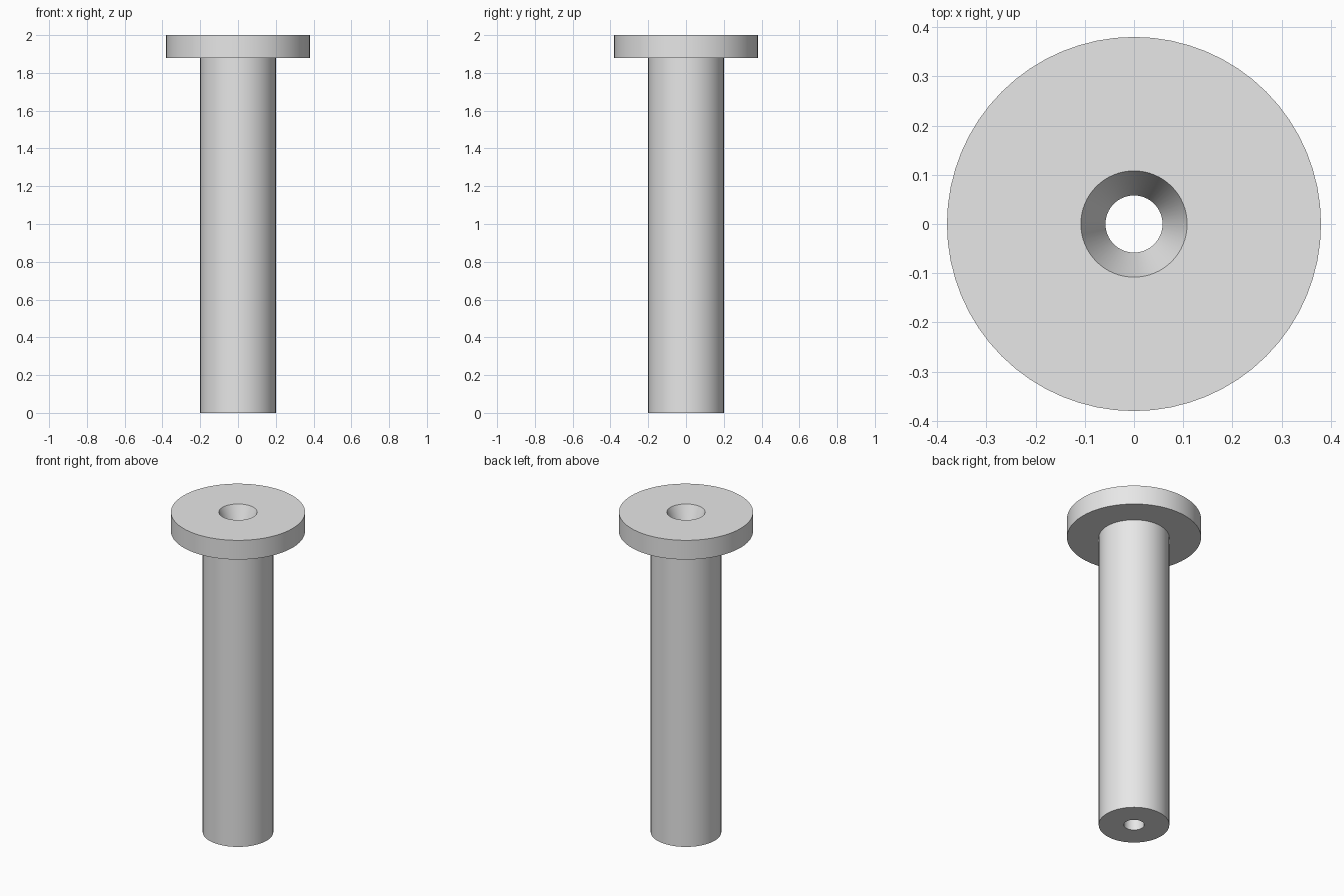
import bpy
import bmesh
import math

SEGMENTS = 64

cube = bpy.data.objects.get("Cube")
if cube:
    bpy.data.objects.remove(cube, do_unlink=True)

# Plain grey material
grey = bpy.data.materials.new("plain_grey")
grey.use_nodes = True
colour = (0.8, 0.8, 0.8, 1.0)
grey.diffuse_color = colour
grey.node_tree.nodes["Principled BSDF"].inputs["Base Color"].default_value = colour


def lathe(name, profile):
    """Revolve a closed (radius, height) profile around z."""
    bm = bmesh.new()
    verts = [bm.verts.new((r, 0, z)) for r, z in profile]
    edges = [bm.edges.new((verts[i - 1], verts[i])) for i in range(len(verts))]
    bmesh.ops.spin(bm, geom=verts + edges, cent=(0, 0, 0), axis=(0, 0, 1),
                   angle=math.tau, steps=SEGMENTS, use_merge=True)
    bmesh.ops.remove_doubles(bm, verts=bm.verts, dist=1e-5)
    bmesh.ops.recalc_face_normals(bm, faces=bm.faces)
    mesh = bpy.data.meshes.new(name)
    bm.to_mesh(mesh)
    bm.free()
    mesh.materials.append(grey)
    obj = bpy.data.objects.new(name, mesh)
    bpy.context.collection.objects.link(obj)
    bpy.ops.object.select_all(action="DESELECT")
    obj.select_set(True)
    bpy.context.view_layer.objects.active = obj
    bpy.ops.object.shade_smooth_by_angle(angle=math.radians(15))
    return obj


# Flanged sleeve: shaft, flange, funnel mouth and straight bore
shaft_r, flange_r = 0.2, 0.38
bore_r, mouth_r = 0.058, 0.108
height, flange_z = 2.0, 1.88
lathe("flanged_sleeve", [
    (bore_r, 0), (shaft_r, 0),
    (shaft_r, flange_z), (flange_r, flange_z),
    (flange_r, height), (mouth_r, height),
    (bore_r, flange_z),
])
